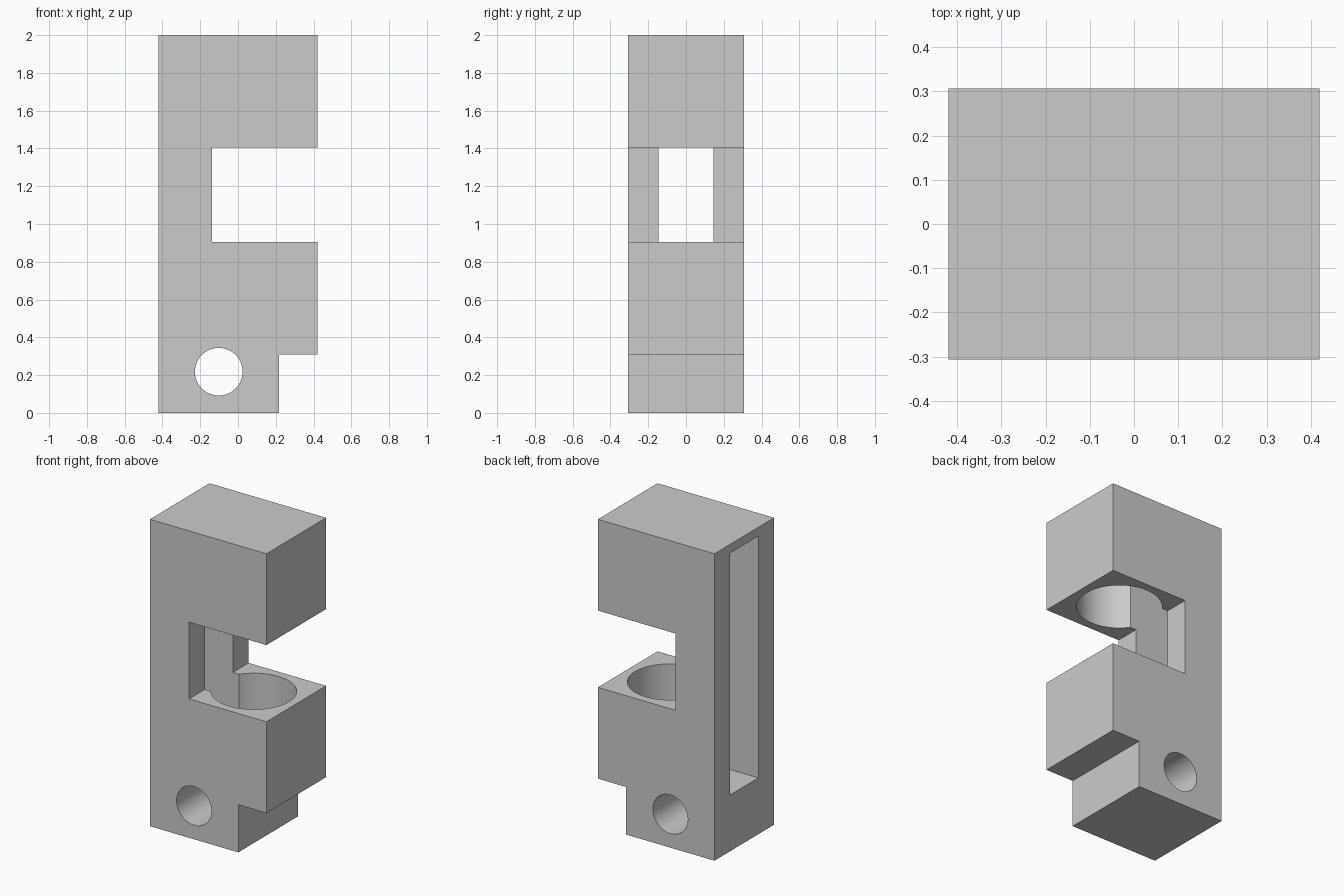
import bpy, bmesh
from math import asin, cos, sin, pi, radians
from mathutils import Vector

cube = bpy.data.objects.get("Cube")
if cube:
    bpy.data.objects.remove(cube, do_unlink=True)

grey = bpy.data.materials.new("light grey")
grey.use_nodes = True
colour = (0.6, 0.6, 0.6, 1)
grey.diffuse_color = colour
grey.node_tree.nodes["Principled BSDF"].inputs["Base Color"].default_value = colour


def prism(name, points, direction):
    """Extrude a closed outline along a direction."""
    bm = bmesh.new()
    face = bm.faces.new([bm.verts.new(p) for p in points])
    ext = bmesh.ops.extrude_face_region(bm, geom=[face])
    moved = [v for v in ext["geom"] if isinstance(v, bmesh.types.BMVert)]
    bmesh.ops.translate(bm, verts=moved, vec=Vector(direction))
    bmesh.ops.recalc_face_normals(bm, faces=bm.faces)
    mesh = bpy.data.meshes.new(name)
    bm.to_mesh(mesh)
    bm.free()
    mesh.materials.append(grey)
    obj = bpy.data.objects.new(name, mesh)
    bpy.context.collection.objects.link(obj)
    return obj


def cut(body, cutter):
    """Subtract the cutter from the body and discard it."""
    cutter.hide_render = True
    mod = body.modifiers.new("cut", 'BOOLEAN')
    mod.operation = 'DIFFERENCE'
    mod.solver = 'EXACT'
    mod.object = cutter
    bpy.context.view_layer.objects.active = body
    bpy.ops.object.modifier_apply(modifier=mod.name)
    bpy.data.objects.remove(cutter, do_unlink=True)


W, D = 0.42, 0.307          # half width and half depth

# Body: side outline with the window notch and the lower step
outline = [(-W, 0), (0.217, 0), (0.217, 0.31), (W, 0.31), (W, 0.905),
           (-0.138, 0.905), (-0.138, 1.405), (W, 1.405), (W, 2), (-W, 2)]
body = prism("slotted_block", [(x, -D, z) for x, z in outline], (0, 2 * D, 0))

# Keyhole cavity: vertical bore joined to a slot open on the -x side
cx, r, half_slot, floor, ceiling = 0.114, 0.253, 0.145, 0.367, 1.942
limit = pi - asin(half_slot / r)
n = 64
keyhole = [(-0.6, -half_slot)]
for i in range(n + 1):
    a = -limit + 2 * limit * i / n
    keyhole.append((cx + r * cos(a), r * sin(a)))
keyhole.append((-0.6, half_slot))
cut(body, prism("cavity_cutter", [(x, y, floor) for x, y in keyhole],
                (0, 0, ceiling - floor)))

# Round cross hole near the foot
hole = [(-0.102 + 0.126 * cos(2 * pi * i / n), -0.5,
         0.218 + 0.126 * sin(2 * pi * i / n)) for i in range(n)]
cut(body, prism("hole_cutter", hole, (0, 1, 0)))

# Smooth bores, crisp edges
bpy.ops.object.select_all(action='DESELECT')
body.select_set(True)
bpy.context.view_layer.objects.active = body
bpy.ops.object.shade_smooth_by_angle(angle=radians(30))
